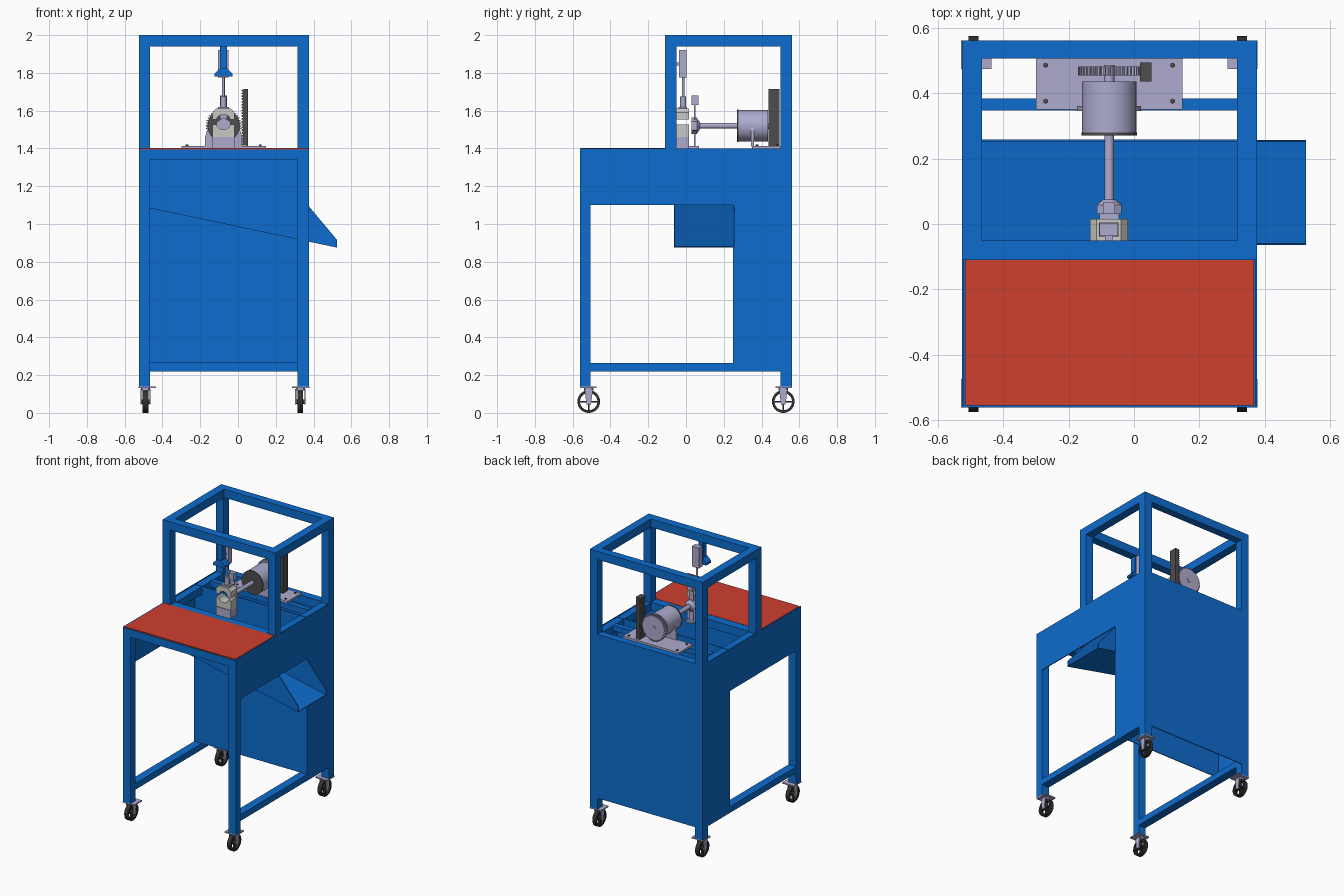
import bpy, bmesh, math
from mathutils import Matrix, Vector

if "Cube" in bpy.data.objects:
    bpy.data.objects.remove(bpy.data.objects["Cube"])


def material(name, rgb):
    m = bpy.data.materials.new(name)
    m.diffuse_color = (*rgb, 1)
    m.use_nodes = True
    m.node_tree.nodes["Principled BSDF"].inputs["Base Color"].default_value = m.diffuse_color
    return m


BLUE = material("blue_paint", (0.004, 0.15, 0.62))
RED = material("red_top", (0.62, 0.05, 0.027))
STEEL = material("lavender_steel", (0.42, 0.41, 0.62))
RUBBER = material("black_rubber", (0.03, 0.03, 0.03))
DARK = material("dark_iron", (0.075, 0.075, 0.075))
GREY = material("light_grey", (0.58, 0.58, 0.55))


def finish(bm, name, mat, smooth=False):
    bmesh.ops.recalc_face_normals(bm, faces=bm.faces[:])
    me = bpy.data.meshes.new(name)
    bm.to_mesh(me)
    bm.free()
    me.materials.append(mat)
    ob = bpy.data.objects.new(name, me)
    bpy.context.collection.objects.link(ob)
    if smooth:
        bpy.ops.object.select_all(action='DESELECT')
        ob.select_set(True)
        bpy.context.view_layer.objects.active = ob
        bpy.ops.object.shade_smooth_by_angle(angle=math.radians(35))
    return ob


def box(name, x, y, z, mat):
    bm = bmesh.new()
    size = [b - a for a, b in (x, y, z)]
    mid = [(a + b) / 2 for a, b in (x, y, z)]
    bmesh.ops.create_cube(bm, size=1, matrix=Matrix.Translation(mid) @ Matrix.Diagonal((*size, 1)))
    return finish(bm, name, mat)


def prism(name, pts, axis, a, b, mat, smooth=False):
    """Extrude a 2D outline from a to b; axis 'x' uses (y,z), 'y' uses (x,z)."""
    def at(p, d):
        return (d, p[0], p[1]) if axis == 'x' else (p[0], d, p[1])
    bm = bmesh.new()
    f = bm.faces.new([bm.verts.new(at(p, a)) for p in pts])
    ext = bmesh.ops.extrude_face_region(bm, geom=[f])
    vs = [v for v in ext['geom'] if isinstance(v, bmesh.types.BMVert)]
    bmesh.ops.translate(bm, vec=Vector(at((0, 0), b - a)), verts=vs)
    return finish(bm, name, mat, smooth)


def rod(name, p, q, r, mat, n=32, r2=None):
    p, q = Vector(p), Vector(q)
    bm = bmesh.new()
    rot = (q - p).to_track_quat('Z', 'Y').to_matrix().to_4x4()
    bmesh.ops.create_cone(bm, cap_ends=True, segments=n, radius1=r, radius2=r if r2 is None else r2,
                          depth=(q - p).length, matrix=Matrix.Translation((p + q) / 2) @ rot)
    return finish(bm, name, mat, n > 8)


def ring(name, c, ro, ri, x0, x1, mat, n=36):
    """Flat-sided ring about the x axis."""
    bm = bmesh.new()
    loops = []
    for i in range(n):
        t = 2 * math.pi * i / n
        loops.append([bm.verts.new((x, c[0] + r * math.cos(t), c[1] + r * math.sin(t)))
                      for x, r in ((x0, ri), (x0, ro), (x1, ro), (x1, ri))])
    for i in range(n):
        u, v = loops[i], loops[(i + 1) % n]
        for k in range(4):
            bm.faces.new((u[k], u[(k + 1) % 4], v[(k + 1) % 4], v[k]))
    return finish(bm, name, mat, True)


XL, XR, IL, IR = -0.525, 0.375, -0.465, 0.315   # outer and inner frame faces
SIDES = (("left", XL, IL, 1), ("right", XR, IR, -1))

# Posts, side rails, side panels
for side, xo, xi, s in SIDES:
    xs = (min(xo, xi), max(xo, xi))
    box(side + "_front_leg", xs, (-0.56, -0.505), (0.14, 1.395), BLUE)
    box(side + "_back_post", xs, (0.5, 0.56), (0.14, 2), BLUE)
    box(side + "_cage_post", xs, (-0.11, -0.05), (1.34, 2), BLUE)
    box(side + "_cage_top_rail", xs, (-0.05, 0.5), (1.94, 2), BLUE)
    box(side + "_deck_rail", xs, (-0.505, 0.5), (1.34, 1.395), BLUE)
    box(side + "_bottom_rail", xs, (-0.505, 0.5), (0.22, 0.265), BLUE)
    outline = [(-0.56, 1.4), (-0.56, 1.1), (0.25, 1.1), (0.25, 0.22), (0.56, 0.22), (0.56, 1.4)]
    prism(side + "_side_panel", outline, 'x', xo, xo + s * 0.006, BLUE)

    # Casters
    cx = xo + s * (0.035 if s > 0 else 0.045)
    for end, cy in (("front", -0.515), ("back", 0.515)):
        n = f"{side}_{end}_caster"
        px = sorted((xo - s * 0.003, xo + s * 0.09))
        py = sorted((math.copysign(0.56, cy), math.copysign(0.473, cy)))
        box(n + "_plate", px, py, (0.132, 0.14), STEEL)
        rod(n + "_swivel", (cx, cy, 0.118), (cx, cy, 0.132), 0.024, STEEL, 24)
        box(n + "_fork_top", (cx - 0.027, cx + 0.027), (cy - 0.022, cy + 0.022), (0.121, 0.126), STEEL)
        for k in (-1, 1):
            fx = cx + k * 0.024
            prism(n + "_fork_cheek", [(cy - 0.022, 0.124), (cy + 0.022, 0.124), (cy + 0.012, 0.045),
                                      (cy - 0.012, 0.045)], 'x', fx - 0.003, fx + 0.003, STEEL)
        ring(n + "_tyre", (cy, 0.06), 0.06, 0.046, cx - 0.015, cx + 0.015, RUBBER)
        rod(n + "_hub", (cx - 0.026, cy, 0.06), (cx + 0.026, cy, 0.06), 0.012, RUBBER, 20)
        box(n + "_spoke", (cx - 0.008, cx + 0.008), (cy - 0.048, cy + 0.048), (0.056, 0.064), RUBBER)
        box(n + "_spoke", (cx - 0.008, cx + 0.008), (cy - 0.004, cy + 0.004), (0.012, 0.108), RUBBER)

# Cross rails and panels
box("front_top_rail", (IL, IR), (-0.56, -0.505), (1.34, 1.395), BLUE)
box("cage_front_top_rail", (IL, IR), (-0.11, -0.05), (1.94, 2), BLUE)
box("cage_back_top_rail", (IL, IR), (0.505, 0.56), (1.94, 2), BLUE)
box("cage_front_deck_rail", (IL, IR), (-0.11, -0.05), (1.34, 1.4), BLUE)
box("back_deck_rail", (IL, IR), (0.505, 0.56), (1.34, 1.4), BLUE)
box("motor_cross_rail", (IL, IR), (0.347, 0.384), (1.36, 1.4), BLUE)
box("back_panel", (XL, XR), (0.554, 0.56), (0.22, 1.4), BLUE)
box("inner_panel", (XL, XR), (0.252, 0.258), (0.265, 1.398), BLUE)
box("red_tabletop", (-0.517, 0.367), (-0.555, -0.11), (1.394, 1.402), RED)

# Sloped hopper floor with outlet chute on the right
prism("chute_floor", [(-0.52, 1.1), (0.525, 0.88), (0.525, 0.875), (-0.52, 1.095)],
      'y', -0.06, 0.255, BLUE)
prism("hopper_front_wall", [(-0.52, 1.395), (0.37, 1.395), (0.37, 1.1), (0.525, 0.915),
                            (0.525, 0.875), (-0.52, 1.095)], 'y', -0.064, -0.058, BLUE)
prism("chute_back_wall", [(0.37, 1.1), (0.525, 0.915), (0.525, 0.875), (0.37, 0.908)],
      'y', 0.25, 0.256, BLUE)

# Motor, base plate and saddle
MX, MZ = -0.076, 1.52
box("motor_base_plate", (-0.3, 0.148), (0.35, 0.51), (1.4, 1.414), STEEL)
for bx in (-0.27, 0.118):
    for by in (0.375, 0.485):
        rod("plate_bolt", (bx, by, 1.414), (bx, by, 1.42), 0.008, DARK, 6)
rod("motor_body", (MX, 0.278, MZ), (MX, 0.435, MZ), 0.083, STEEL, 48)
rod("motor_front_cap", (MX, 0.271, MZ), (MX, 0.279, MZ), 0.085, DARK, 48)
prism("motor_saddle", [(MX - 0.098, 1.41), (MX + 0.098, 1.41), (MX + 0.098, 1.46), (MX + 0.08, 1.52),
                       (MX - 0.08, 1.52), (MX - 0.098, 1.46)], 'y', 0.345, 0.36, STEEL)

# Gear and toothed rack
rod("gear_hub", (MX, 0.43, MZ), (MX, 0.485, MZ), 0.016, STEEL, 24)
teeth = []
for i in range(40):
    for off, r in ((-0.3, 0.086), (-0.15, 0.095), (0.15, 0.095), (0.3, 0.086)):
        t = 2 * math.pi * (i + off) / 40
        teeth.append((MX + r * math.cos(t), MZ + r * math.sin(t)))
prism("gear", teeth, 'y', 0.454, 0.481, STEEL)
rack = [(0.054, 1.715), (0.054, 1.414)]
for i in range(20):
    z = 1.415 + i * 0.015
    rack += [(0.027, z), (0.019, z + 0.004), (0.019, z + 0.009), (0.027, z + 0.013)]
prism("toothed_rack", rack, 'y', 0.436, 0.494, DARK)

# Drive shaft, collar and bearing support
rod("drive_shaft", (MX, 0.03, MZ), (MX, 0.275, MZ), 0.0145, STEEL, 24)
rod("shaft_collar", (MX, 0.03, MZ), (MX, 0.058, MZ), 0.043, STEEL, 6)
rod("shaft_collar_cone", (MX, 0.058, MZ), (MX, 0.075, MZ), 0.04, STEEL, 24, 0.018)
box("support_strip", (MX - 0.018, MX + 0.018), (0.042, 0.05), (1.405, 1.63), STEEL)
box("support_head", (MX - 0.018, MX + 0.018), (0.03, 0.065), (1.63, 1.68), STEEL)
box("support_foot", (MX - 0.03, MX + 0.03), (0.015, 0.07), (1.4, 1.412), STEEL)

# Clamp blocks with a rounded groove for the work piece
CX, CZ = -0.077, 1.54


def jaw_arc(r, a0, a1, n=12):
    return [(CX + r * math.cos(math.radians(a0 + (a1 - a0) * i / n)),
             CZ + r * math.sin(math.radians(a0 + (a1 - a0) * i / n))) for i in range(n + 1)]


prism("lower_jaw", [(CX - 0.058, 1.46), (CX + 0.058, 1.46), (CX + 0.058, 1.527)]
      + jaw_arc(0.04, -19, -161) + [(CX - 0.058, 1.527)], 'y', -0.055, 0.015, GREY)
prism("upper_jaw", [(CX - 0.058, 1.553)] + jaw_arc(0.04, 161, 19)
      + [(CX + 0.058, 1.553), (CX + 0.058, 1.59), (CX + 0.038, 1.612), (CX - 0.038, 1.612),
         (CX - 0.058, 1.59)], 'y', -0.055, 0.015, GREY)
box("jaw_pedestal", (CX - 0.058, CX + 0.058), (-0.06, 0.015), (1.4, 1.46), STEEL)
box("jaw_top_plate", (CX - 0.03, CX + 0.03), (-0.04, 0.005), (1.612, 1.62), STEEL)

# Press cylinder hung from the cage
rod("press_rod", (CX, -0.015, 1.61), (CX, -0.015, 1.78), 0.007, STEEL, 16)
rod("press_rod_end", (CX, -0.015, 1.61), (CX, -0.015, 1.675), 0.016, STEEL, 20)
box("press_cylinder", (CX - 0.028, CX + 0.028), (-0.037, 0.003), (1.775, 1.922), STEEL)
box("cylinder_link", (CX - 0.012, CX + 0.012), (-0.07, -0.035), (1.84, 1.855), STEEL)
box("press_hanger", (CX - 0.018, CX + 0.018), (-0.1, -0.06), (1.81, 1.945), BLUE)
prism("press_hanger_foot", [(CX - 0.047, 1.78), (CX + 0.047, 1.78), (CX + 0.047, 1.795),
                            (CX + 0.018, 1.825), (CX - 0.018, 1.825), (CX - 0.047, 1.795)],
      'y', -0.108, -0.052, BLUE)
